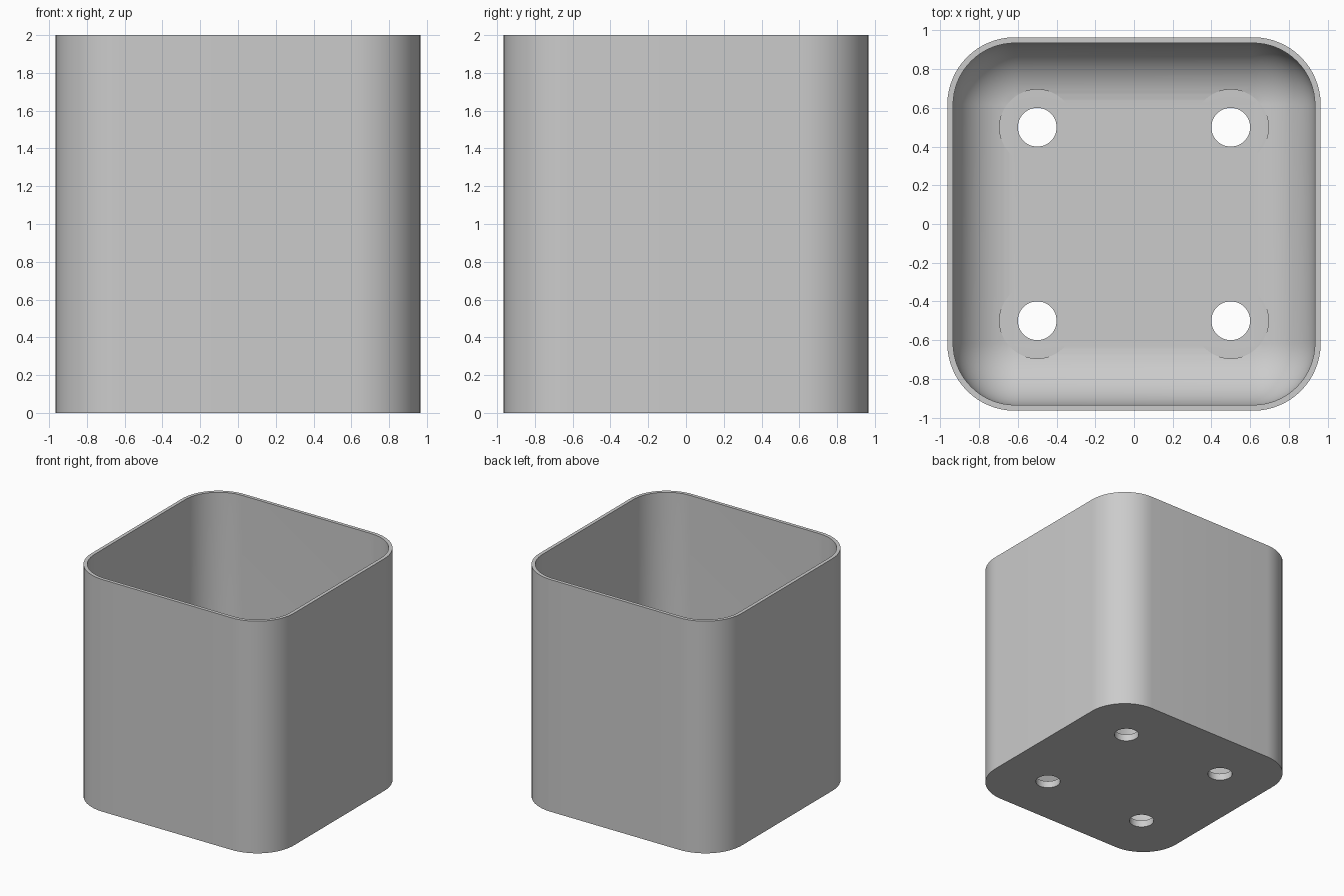
import bpy, bmesh
from math import sin, cos, pi, radians

if "Cube" in bpy.data.objects:
    bpy.data.objects.remove(bpy.data.objects["Cube"], do_unlink=True)

HEIGHT, HALF, CORNER = 2.0, 0.965, 0.35   # outer shell
WALL, FLOOR = 0.03, 0.06                  # thicknesses
HOLE, RECESS, OFFSET = 0.1, 0.195, 0.5    # drain holes
STEPS = 16

grey = bpy.data.materials.new("plain grey")
grey.use_nodes = True
colour = (0.6, 0.6, 0.6, 1)
grey.diffuse_color = colour
grey.node_tree.nodes["Principled BSDF"].inputs["Base Color"].default_value = colour


def make_object(name, bm):
    bmesh.ops.remove_doubles(bm, verts=bm.verts, dist=1e-5)
    bmesh.ops.recalc_face_normals(bm, faces=bm.faces)
    mesh = bpy.data.meshes.new(name)
    bm.to_mesh(mesh)
    bm.free()
    mesh.materials.append(grey)
    obj = bpy.data.objects.new(name, mesh)
    bpy.context.collection.objects.link(obj)
    return obj


def rounded_square(bm, centre, radius, z):
    """Ring with corner arcs centred at +-centre."""
    ring = []
    for quarter, (sx, sy) in enumerate([(1, 1), (-1, 1), (-1, -1), (1, -1)]):
        for i in range(STEPS + 1):
            a = (quarter + i / STEPS) * pi / 2
            ring.append(bm.verts.new((sx * centre + radius * cos(a),
                                      sy * centre + radius * sin(a), z)))
    return ring


def circle(bm, x, y, radius, z, sides=48):
    return [bm.verts.new((x + radius * cos(2 * pi * i / sides),
                          y + radius * sin(2 * pi * i / sides), z))
            for i in range(sides)]


def skin(bm, rings):
    """Bridge consecutive rings and cap both ends."""
    for lower, upper in zip(rings, rings[1:]):
        n = len(lower)
        for i in range(n):
            j = (i + 1) % n
            bm.faces.new((lower[i], lower[j], upper[j], upper[i]))
    bm.faces.new(rings[0])
    bm.faces.new(rings[-1])


# Pot: outer wall, flat rim, inner wall, rounded inner base
centre = HALF - CORNER
inner = CORNER - WALL
bm = bmesh.new()
rings = [rounded_square(bm, centre, CORNER, 0),
         rounded_square(bm, centre, CORNER, HEIGHT),
         rounded_square(bm, centre, inner, HEIGHT)]
for i in range(STEPS):
    a = i / STEPS * pi / 2
    rings.append(rounded_square(bm, centre, inner * cos(a),
                                FLOOR + inner * (1 - sin(a))))
rings.append([bm.verts.new((sx * centre, sy * centre, FLOOR))
              for sx, sy in [(1, 1), (-1, 1), (-1, -1), (1, -1)]
              for _ in range(STEPS + 1)])
# The last ring collapses to the four floor corners
bmesh_rings, floor_ring = rings[:-1], rings[-1]
for lower, upper in zip(rings, rings[1:]):
    n = len(lower)
    for i in range(n):
        j = (i + 1) % n
        bm.faces.new((lower[i], lower[j], upper[j], upper[i]))
bm.faces.new(rings[0])
bm.faces.new([floor_ring[k * (STEPS + 1)] for k in range(4)])
pot = make_object("square_pot", bm)

# Drain holes, each with a wider flat recess cut into the inner rounding
bm = bmesh.new()
step = FLOOR + 0.0005
for x in (-OFFSET, OFFSET):
    for y in (-OFFSET, OFFSET):
        skin(bm, [circle(bm, x, y, HOLE, -0.1), circle(bm, x, y, HOLE, step),
                  circle(bm, x, y, RECESS, step), circle(bm, x, y, RECESS, 0.4)])
cutter = make_object("drain_hole_cutter", bm)
cutter.hide_render = True

cut = pot.modifiers.new("drain holes", 'BOOLEAN')
cut.operation = 'DIFFERENCE'
cut.solver = 'EXACT'
cut.object = cutter

bpy.ops.object.select_all(action='DESELECT')
pot.select_set(True)
bpy.context.view_layer.objects.active = pot
bpy.ops.object.modifier_apply(modifier=cut.name)
bpy.data.objects.remove(cutter, do_unlink=True)
bpy.ops.object.shade_smooth_by_angle(angle=radians(30))
